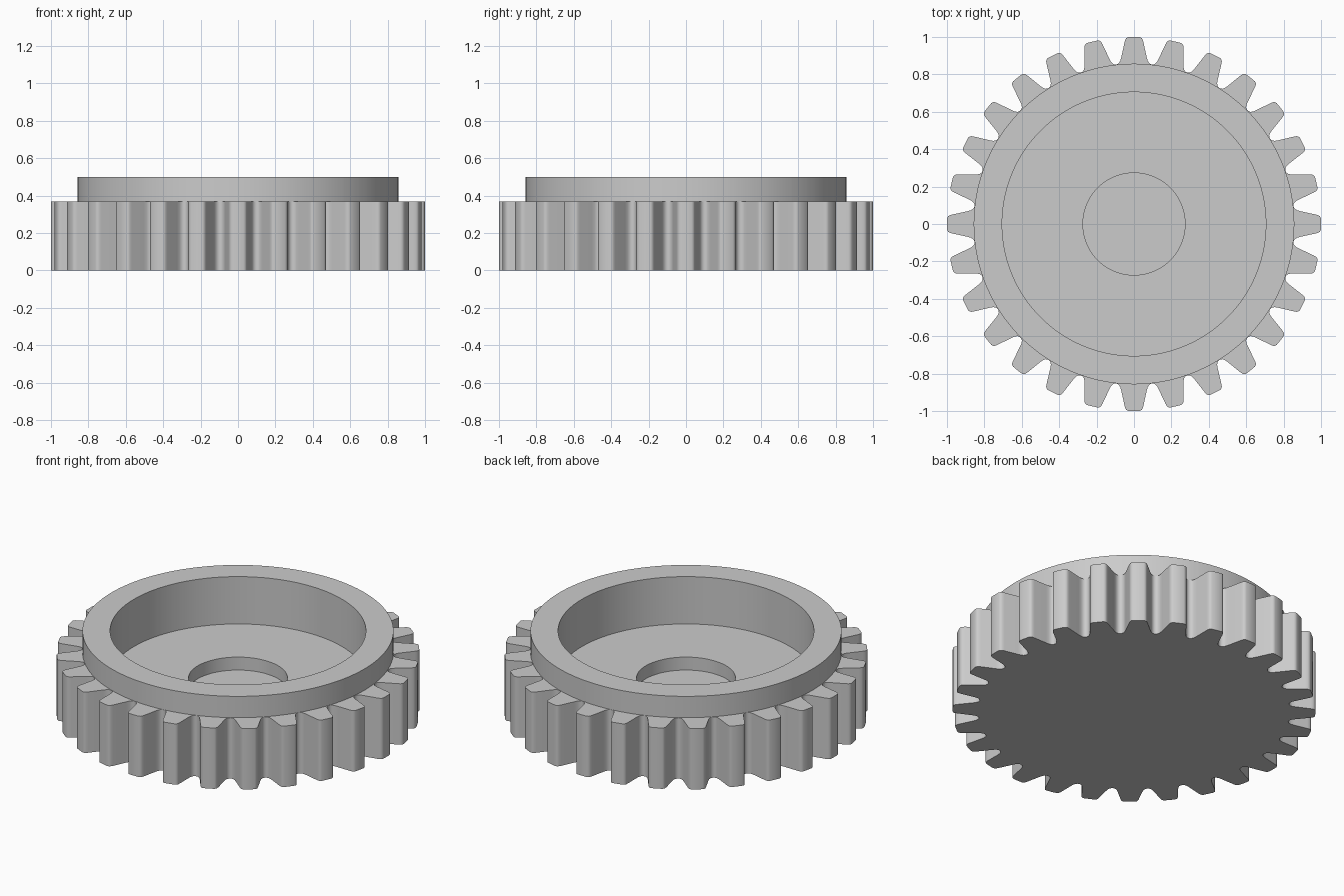
import bpy, bmesh, math

cube = bpy.data.objects.get("Cube")
if cube:
    bpy.data.objects.remove(cube, do_unlink=True)

TEETH = 28
PITCH = 2 * math.pi / TEETH
ROOT, COLLAR, BORE, HUB = 0.858, 0.857, 0.705, 0.273
TOOTH_TOP, TOP, FLOOR, HUB_FLOOR = 0.37, 0.5, 0.212, 0.133

grey = bpy.data.materials.new("plain_grey")
grey.use_nodes = True
grey.diffuse_color = (0.6, 0.6, 0.6, 1)
grey.node_tree.nodes["Principled BSDF"].inputs["Base Color"].default_value = (0.6, 0.6, 0.6, 1)

# Half a tooth from tip to root: (half width, distance from the axis)
half = [(0.030, 1.0), (0.040, 0.996), (0.046, 0.988), (0.050, 0.975),
        (0.068, 0.895), (0.073, 0.877), (0.080, 0.865), (0.088, 0.86)]
polar = [(math.atan2(w, r), r) for w, r in half]
tooth = [(-a, r) for a, r in reversed(polar)] + [(0, 1.0)] + polar + [(PITCH / 2, ROOT)]
outline = [(a + i * PITCH, r) for i in range(TEETH) for a, r in tooth]

bm = bmesh.new()


def loop(z, radius=None):
    """Closed loop at height z: the toothed outline, or a circle."""
    return [bm.verts.new(((radius or r) * math.sin(a), (radius or r) * math.cos(a), z))
            for a, r in outline]


# Toothed wall, raised collar, dished bore and blind hub recess
loops = [loop(0), loop(TOOTH_TOP), loop(TOOTH_TOP, COLLAR), loop(TOP, COLLAR),
         loop(TOP, BORE), loop(FLOOR, BORE), loop(FLOOR, HUB), loop(HUB_FLOOR, HUB)]
n = len(outline)
for low, high in zip(loops, loops[1:]):
    for i in range(n):
        j = (i + 1) % n
        bm.faces.new((low[i], low[j], high[j], high[i]))

# Closed underside and recess floor
bm.faces.new(loops[0])
bm.faces.new(loops[-1])
bmesh.ops.recalc_face_normals(bm, faces=bm.faces[:])

mesh = bpy.data.meshes.new("gear_wheel")
bm.to_mesh(mesh)
bm.free()
mesh.materials.append(grey)
gear = bpy.data.objects.new("gear_wheel", mesh)
bpy.context.collection.objects.link(gear)

# Smooth round walls with crisp rims
bpy.ops.object.select_all(action='DESELECT')
gear.select_set(True)
bpy.context.view_layer.objects.active = gear
bpy.ops.object.shade_smooth_by_angle(angle=math.radians(35))
